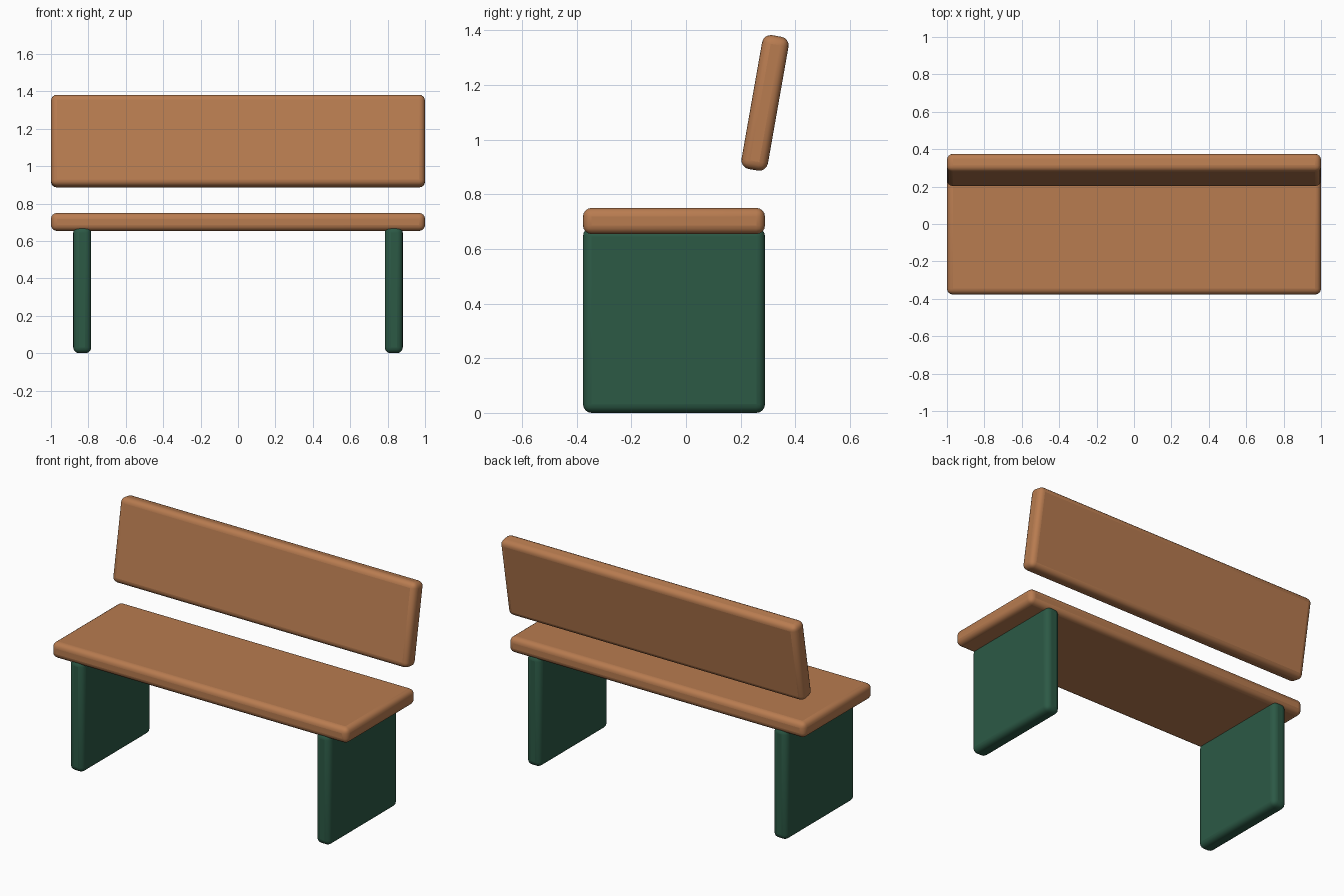
import bpy
from math import radians

if "Cube" in bpy.data.objects:
    bpy.data.objects.remove(bpy.data.objects["Cube"])


def material(name, color):
    m = bpy.data.materials.new(name)
    m.diffuse_color = color
    m.use_nodes = True
    m.node_tree.nodes["Principled BSDF"].inputs["Base Color"].default_value = m.diffuse_color
    return m


wood = material("wood", (0.48, 0.20, 0.08, 1))
green = material("green_paint", (0.025, 0.10, 0.06, 1))


def slab(name, center, size, mat, tilt=0):
    """Board with softly rounded edges, optionally leaning back."""
    bpy.ops.mesh.primitive_cube_add(size=1, location=center)
    ob = bpy.context.object
    ob.name = name
    ob.scale = size
    bpy.ops.object.transform_apply(location=False, rotation=False, scale=True)
    ob.rotation_euler.x = radians(tilt)
    bevel = ob.modifiers.new("rounded_edges", "BEVEL")
    bevel.width = 0.032
    bevel.segments = 4
    ob.data.materials.append(mat)
    bpy.ops.object.shade_smooth_by_angle(angle=radians(40))
    return ob


# Seat board
slab("seat", (0, -0.044, 0.702), (2, 0.666, 0.096), wood)

# Backrest board, leaning backwards
slab("backrest", (0, 0.289, 1.134), (2, 0.5, 0.1)[:1] + (0.098, 0.497), wood, tilt=-10)

# Panel legs, reaching slightly into the seat
for side, label in ((-1, "left"), (1, "right")):
    slab(label + "_leg", (side * 0.833, -0.044, 0.339), (0.096, 0.666, 0.678), green)
